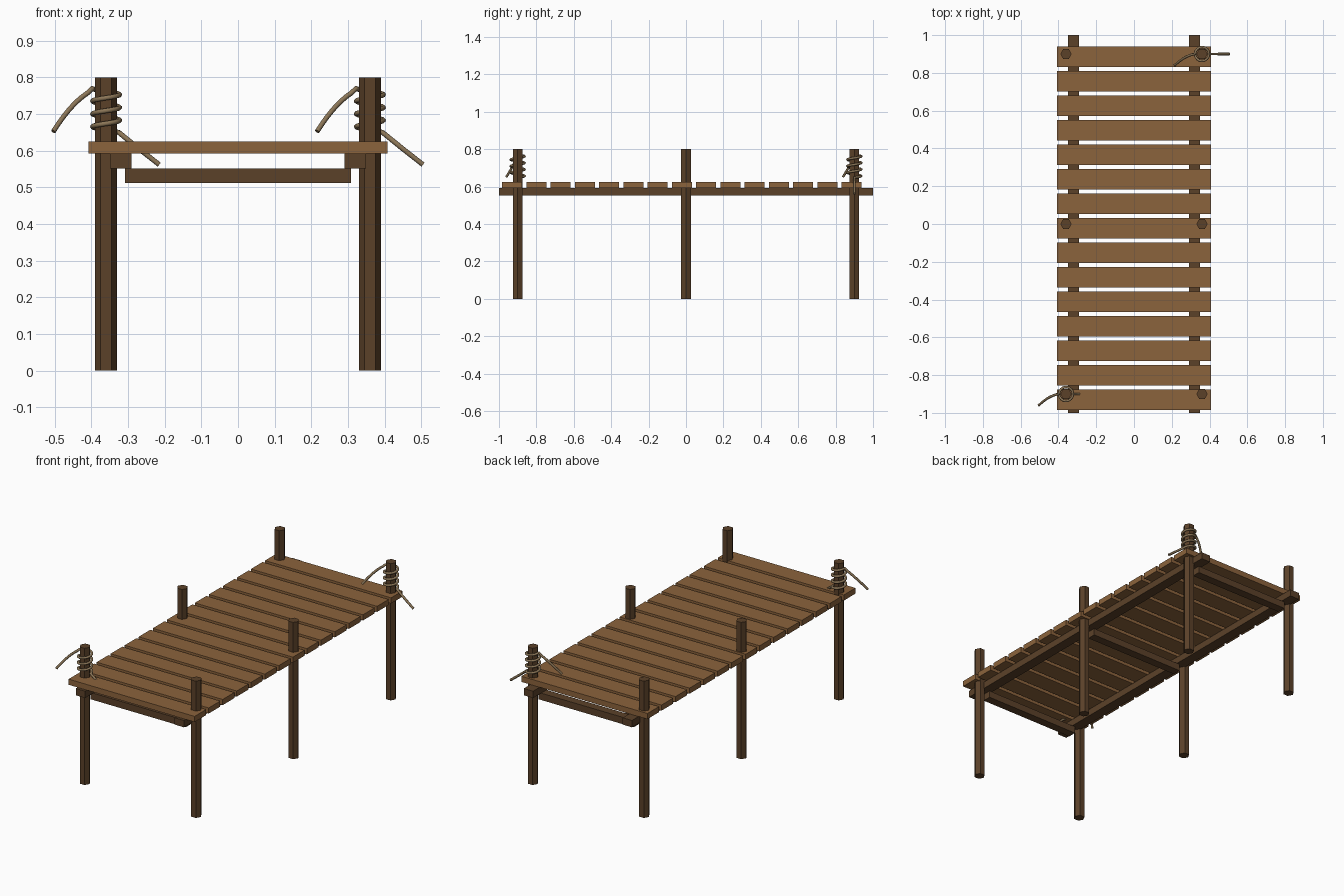
import bpy, math

if "Cube" in bpy.data.objects:
    bpy.data.objects.remove(bpy.data.objects["Cube"])


def material(name, rgb):
    m = bpy.data.materials.new(name)
    m.diffuse_color = (*rgb, 1)
    m.use_nodes = True
    m.node_tree.nodes["Principled BSDF"].inputs["Base Color"].default_value = m.diffuse_color
    return m


PLANK = material("plank_wood", (0.26, 0.125, 0.045))
DARK = material("dark_wood", (0.105, 0.053, 0.022))
ROPE = material("rope_fibre", (0.26, 0.18, 0.095))


def box(name, lo, hi, mat):
    bpy.ops.mesh.primitive_cube_add(size=1, location=[(a + b) / 2 for a, b in zip(lo, hi)])
    ob = bpy.context.object
    ob.name = name
    ob.scale = [b - a for a, b in zip(lo, hi)]
    bpy.ops.object.transform_apply(location=False, rotation=False, scale=True)
    ob.data.materials.append(mat)


# deck planks
for i in range(15):
    y = -0.93 + i * 0.1297
    box("deck_plank", (-0.408, y - 0.0535, 0.592), (0.408, y + 0.0535, 0.625), PLANK)

# long side beams
for s in (-1, 1):
    box("side_beam", (s * 0.32 - 0.03, -1, 0.552), (s * 0.32 + 0.03, 1, 0.592), DARK)

# cross beams and hexagonal posts
for y in (-0.9, 0, 0.9):
    box("cross_beam", (-0.308, y - 0.025, 0.512), (0.308, y + 0.025, 0.552), DARK)
    for x in (-0.36, 0.36):
        bpy.ops.mesh.primitive_cylinder_add(vertices=6, radius=0.03, depth=0.8,
                                            location=(x, y, 0.4), rotation=(0, 0, math.pi / 6))
        bpy.context.object.name = "post"
        bpy.context.object.data.materials.append(DARK)


# mooring rope: straight tail, coil, drooping tail in one path
def rope(x, y):
    r, turns, pitch, z0 = 0.037, 3.5, 0.035, 0.648
    pts = [(0.145, 0, 0.562), (0.09, 0, 0.605)]
    n = int(turns * 16)
    for i in range(n + 1):
        a = math.tau * i / 16
        pts.append((r * math.cos(a), r * math.sin(a), z0 + pitch * i / 16))
    z1 = z0 + pitch * turns - 0.005
    for i in range(1, 9):
        t = i / 8
        pts.append((-r - 0.107 * t, -0.015 * t - 0.045 * t * t,
                    z1 - 0.055 * t - 0.058 * t * t))
    cu = bpy.data.curves.new("mooring_rope", 'CURVE')
    cu.dimensions = '3D'
    cu.bevel_depth = 0.0068
    cu.bevel_resolution = 2
    cu.use_fill_caps = True
    sp = cu.splines.new('POLY')
    sp.points.add(len(pts) - 1)
    for p, c in zip(sp.points, pts):
        p.co = (*c, 1)
    sp.use_smooth = True
    cu.materials.append(ROPE)
    ob = bpy.data.objects.new("mooring_rope", cu)
    ob.location = (x, y, 0)
    bpy.context.collection.objects.link(ob)


rope(-0.36, -0.9)
rope(0.36, 0.9)
